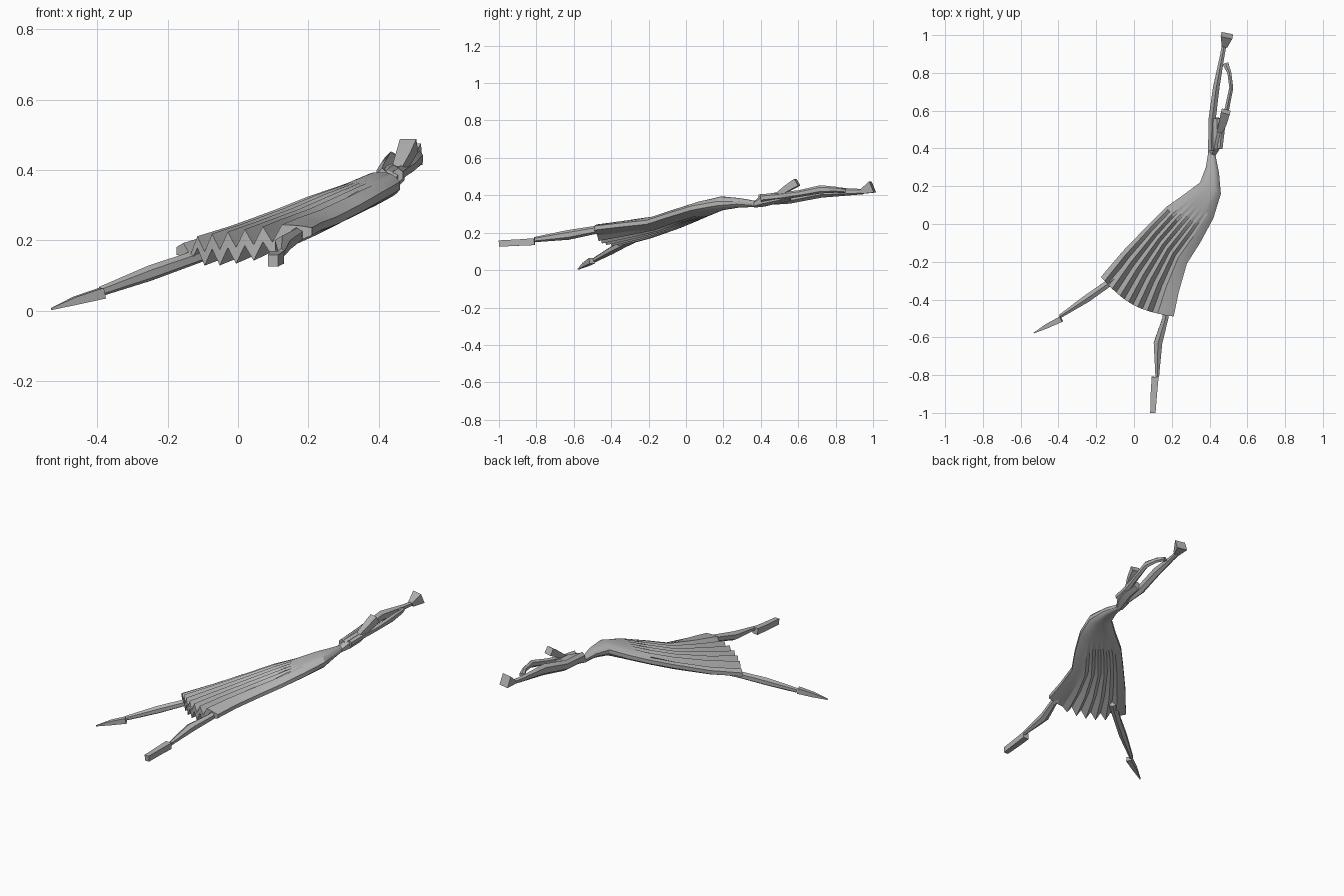
import bpy, bmesh, math
from mathutils import Vector

grey = bpy.data.materials.new("plain_grey")
grey.diffuse_color = (0.45, 0.45, 0.45, 1)


def finish(name, bm, angle=25):
    bmesh.ops.recalc_face_normals(bm, faces=bm.faces)
    mesh = bpy.data.meshes.new(name)
    bm.to_mesh(mesh)
    bm.free()
    mesh.materials.append(grey)
    ob = bpy.data.objects.new(name, mesh)
    bpy.context.collection.objects.link(ob)
    bpy.ops.object.select_all(action='DESELECT')
    ob.select_set(True)
    bpy.context.view_layer.objects.active = ob
    bpy.ops.object.shade_smooth_by_angle(angle=math.radians(angle))


def loft(bm, rings):
    n = len(rings[0])
    for a, b in zip(rings, rings[1:]):
        for i in range(n):
            j = (i + 1) % n
            bm.faces.new((a[i], a[j], b[j], b[i]))


def limb(name, stations, sides=6):
    """Loft along a path; each station is x, y, z, half width, half height."""
    bm = bmesh.new()
    pts = [Vector(s[:3]) for s in stations]
    rings = []
    for k, s in enumerate(stations):
        along = (pts[min(k + 1, len(pts) - 1)] - pts[max(k - 1, 0)]).normalized()
        side = along.cross(Vector((0, 0, 1))).normalized()
        up = side.cross(along)
        ring = []
        for i in range(sides):
            t = 2 * math.pi * (i + 0.5) / sides
            ring.append(bm.verts.new(pts[k] + side * s[3] * math.cos(t) + up * s[4] * math.sin(t)))
        rings.append(ring)
    loft(bm, rings)
    bm.faces.new(rings[0])
    bm.faces.new(rings[-1])
    finish(name, bm)


# Pleated skirt and torso: left edge, right edge, half thickness, pleat depth
stations = [
    ((-0.175, -0.28, 0.17), (0.21, -0.49, 0.225), 0.036, 0.024),
    ((-0.06, -0.145, 0.205), (0.237, -0.36, 0.24), 0.036, 0.018),
    ((0.08, 0.0, 0.258), (0.28, -0.21, 0.256), 0.036, 0.011),
    ((0.17, 0.09, 0.294), (0.35, -0.10, 0.292), 0.037, 0.005),
    ((0.27, 0.16, 0.325), (0.42, 0.03, 0.332), 0.038, 0),
    ((0.35, 0.22, 0.358), (0.46, 0.16, 0.355), 0.037, 0),
    ((0.38, 0.30, 0.36), (0.45, 0.27, 0.36), 0.025, 0),
    ((0.395, 0.39, 0.355), (0.428, 0.38, 0.35), 0.015, 0),
]
COLS = 16
bm = bmesh.new()
rings = []
for left, right, thick, pleat in stations:
    left, right = Vector(left), Vector(right)
    out = Vector((right.y - left.y, left.x - right.x, 0)).normalized()
    upper, lower = [], []
    for i in range(COLS + 1):
        u = i / COLS
        bulge = math.sin(math.pi * u)
        p = left.lerp(right, u) + out * bulge * pleat * 2
        half = thick * (0.3 + 0.7 * (1 - abs(2 * u - 1) ** 3))
        if 2 <= i <= 12:                       # pleats between the two leg folds
            p.z += pleat * (1 if i % 2 else -1) - bulge * pleat * 0.7
            half -= pleat * 0.55
        upper.append(bm.verts.new(p + Vector((0, 0, half))))
        lower.append(bm.verts.new(p - Vector((0, 0, half))))
    rings.append(upper + lower[::-1])
loft(bm, rings)
for ring in (rings[0], rings[-1]):             # hem and neckline caps
    for i in range(COLS):
        bm.faces.new((ring[i], ring[i + 1], ring[-2 - i], ring[-1 - i]))
finish("pleated_dress", bm)

# Legs with pointed feet
limb("left_leg", [
    (-0.06, -0.255, 0.175, 0.025, 0.02), (-0.15, -0.325, 0.142, 0.022, 0.02),
    (-0.25, -0.395, 0.107, 0.023, 0.022), (-0.39, -0.488, 0.055, 0.011, 0.014)])
limb("left_foot", [
    (-0.385, -0.503, 0.05, 0.022, 0.022), (-0.46, -0.54, 0.029, 0.017, 0.016),
    (-0.53, -0.577, 0.005, 0.003, 0.004)], 4)
limb("right_leg", [
    (0.17, -0.42, 0.225, 0.025, 0.02), (0.166, -0.50, 0.212, 0.018, 0.022),
    (0.127, -0.63, 0.188, 0.026, 0.026), (0.123, -0.81, 0.163, 0.011, 0.014)])
limb("right_foot", [
    (0.112, -0.81, 0.152, 0.026, 0.026), (0.105, -0.90, 0.147, 0.024, 0.024),
    (0.10, -1.0, 0.142, 0.02, 0.024)], 4)

# Shoulders, stretched arm and flared hand
limb("shoulders", [
    (0.41, 0.36, 0.347, 0.02, 0.014), (0.425, 0.41, 0.37, 0.036, 0.032),
    (0.44, 0.48, 0.385, 0.038, 0.03), (0.44, 0.56, 0.395, 0.03, 0.025)])
limb("long_arm", [
    (0.41, 0.39, 0.375, 0.02, 0.03), (0.413, 0.55, 0.385, 0.022, 0.03),
    (0.435, 0.72, 0.42, 0.02, 0.033), (0.465, 0.88, 0.418, 0.014, 0.018),
    (0.478, 0.95, 0.42, 0.014, 0.014)])
limb("flared_hand", [
    (0.48, 0.94, 0.42, 0.02, 0.018), (0.492, 0.998, 0.445, 0.044, 0.046)], 4)

# Curved arm that meets the stretched one
limb("curved_arm", [
    (0.455, 0.40, 0.385, 0.016, 0.02), (0.465, 0.50, 0.395, 0.018, 0.02),
    (0.492, 0.61, 0.41, 0.014, 0.018), (0.515, 0.72, 0.432, 0.012, 0.022),
    (0.505, 0.80, 0.43, 0.012, 0.016), (0.484, 0.85, 0.424, 0.018, 0.012)])

# Head tilted upward on the neck
limb("head", [
    (0.455, 0.49, 0.40, 0.022, 0.018), (0.472, 0.54, 0.436, 0.03, 0.024),
    (0.486, 0.595, 0.47, 0.034, 0.03)], 4)
